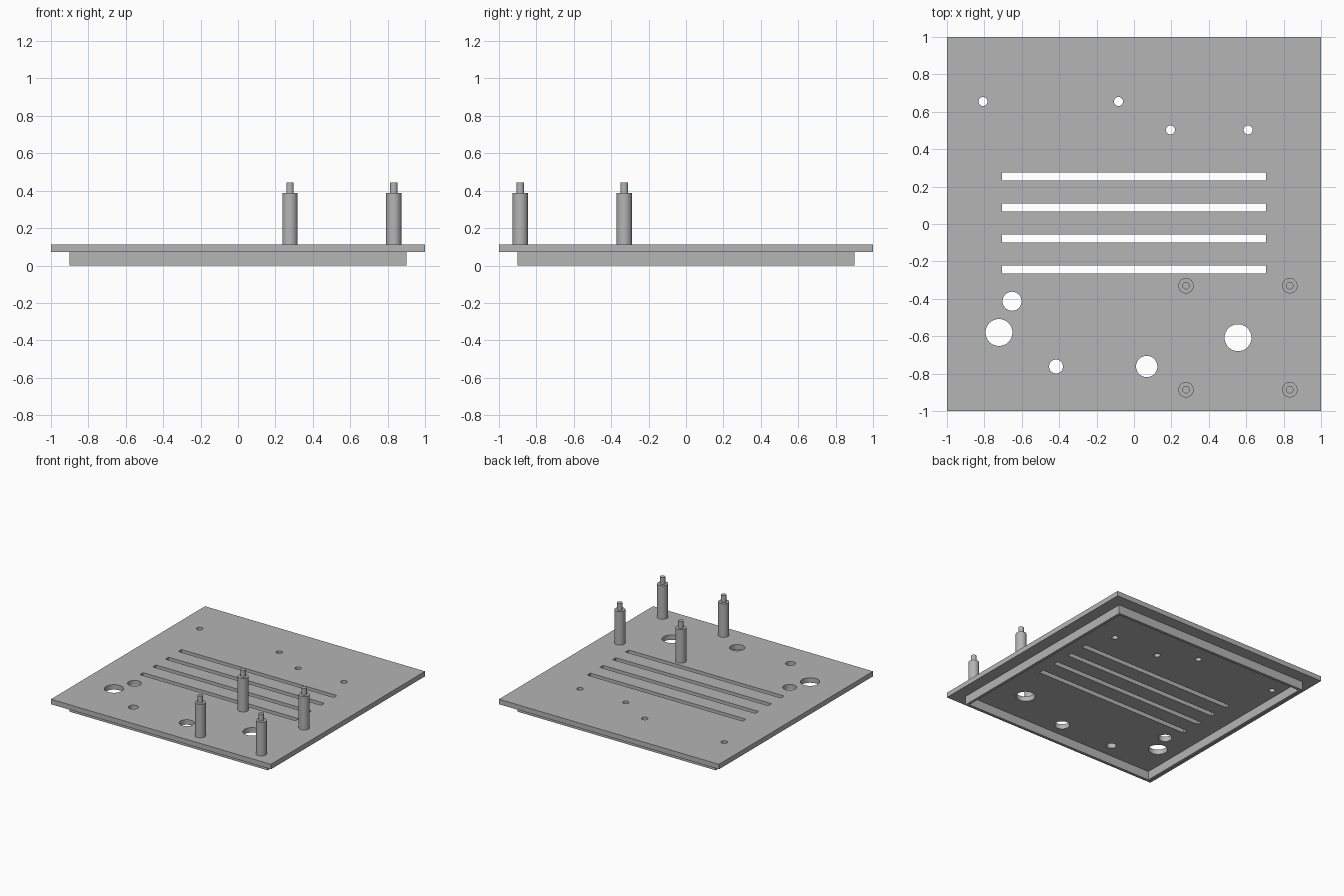
import bpy
import bmesh
from math import cos, sin, pi, radians

cube = bpy.data.objects.get("Cube")
if cube:
    bpy.data.objects.remove(cube, do_unlink=True)

grey = bpy.data.materials.new("plain grey")
grey.use_nodes = True
colour = (0.46, 0.46, 0.46, 1)
grey.diffuse_color = colour
grey.node_tree.nodes["Principled BSDF"].inputs["Base Color"].default_value = colour

PLATE_BOTTOM, PLATE_TOP = 0.072, 0.113
BODY_TOP, PIN_TOP = 0.388, 0.445


def rectangle(x, y, half_x, half_y):
    return [(x + sx * half_x, y + sy * half_y)
            for sx, sy in ((-1, -1), (1, -1), (1, 1), (-1, 1))]


def circle(x, y, radius, sides=32):
    return [(x + radius * cos(2 * pi * i / sides), y + radius * sin(2 * pi * i / sides))
            for i in range(sides)]


def finish(name, bm):
    bmesh.ops.remove_doubles(bm, verts=bm.verts, dist=0.0001)
    bmesh.ops.recalc_face_normals(bm, faces=bm.faces)
    mesh = bpy.data.meshes.new(name)
    bm.to_mesh(mesh)
    bm.free()
    mesh.materials.append(grey)
    obj = bpy.data.objects.new(name, mesh)
    bpy.context.collection.objects.link(obj)
    bpy.ops.object.select_all(action="DESELECT")
    obj.select_set(True)
    bpy.context.view_layer.objects.active = obj
    bpy.ops.object.shade_smooth_by_angle(angle=radians(30))
    return obj


def extruded_sheet(name, loops, bottom, top):
    """Fill an outline with holes and extrude it between two heights."""
    curve = bpy.data.curves.new(name + " outline", "CURVE")
    curve.dimensions = "2D"
    curve.fill_mode = "BOTH"
    curve.extrude = (top - bottom) / 2
    for loop in loops:
        spline = curve.splines.new("POLY")
        spline.points.add(len(loop) - 1)
        for point, (x, y) in zip(spline.points, loop):
            point.co = (x, y, 0, 1)
        spline.use_cyclic_u = True
    helper = bpy.data.objects.new(name + " outline", curve)
    bpy.context.collection.objects.link(helper)
    graph = bpy.context.evaluated_depsgraph_get()
    filled = bpy.data.meshes.new_from_object(helper.evaluated_get(graph))
    bm = bmesh.new()
    bm.from_mesh(filled)
    bmesh.ops.translate(bm, verts=bm.verts, vec=(0, 0, (top + bottom) / 2))
    bpy.data.objects.remove(helper, do_unlink=True)
    bpy.data.curves.remove(curve)
    bpy.data.meshes.remove(filled)
    return finish(name, bm)


def standoff(name, x, y):
    """Turned post: wide body with a narrow pin on top."""
    profile = [(0, PLATE_TOP), (0.041, PLATE_TOP), (0.041, BODY_TOP),
               (0.02, BODY_TOP), (0.02, PIN_TOP), (0, PIN_TOP)]
    bm = bmesh.new()
    verts = [bm.verts.new((r, 0, z)) for r, z in profile]
    edges = [bm.edges.new(pair) for pair in zip(verts, verts[1:])]
    bmesh.ops.spin(bm, geom=verts + edges, cent=(0, 0, 0), axis=(0, 0, 1),
                   angle=2 * pi, steps=32)
    bmesh.ops.translate(bm, verts=bm.verts, vec=(x, y, 0))
    return finish(name, bm)


# Top plate with vent slots, screw holes and cable holes
slots = [rectangle(0, 0.005 + 0.166 * (i - 1.5), 0.707, 0.021) for i in range(4)]
screw_holes = [circle(x, y, 0.024) for x, y in
               ((-0.807, 0.655), (-0.083, 0.655), (0.195, 0.503), (0.61, 0.503))]
cable_holes = [circle(x, y, r) for x, y, r in
               ((-0.652, -0.413, 0.051), (-0.722, -0.58, 0.072), (-0.417, -0.762, 0.037),
                (0.068, -0.762, 0.057), (0.556, -0.608, 0.072))]
extruded_sheet("top_plate", [rectangle(0, 0, 1, 1)] + slots + screw_holes + cable_holes,
               PLATE_BOTTOM, PLATE_TOP)

# Thin square rim beneath the plate
extruded_sheet("lower_rim", [rectangle(0, 0, 0.902, 0.902), rectangle(0, 0, 0.88, 0.88)],
               0, PLATE_BOTTOM)

# Four standoffs in a square
for side, x in (("right", 0.278), ("left", 0.833)):
    for end, y in (("front", -0.886), ("back", -0.33)):
        standoff(f"standoff_{end}_{side}", x, y)
